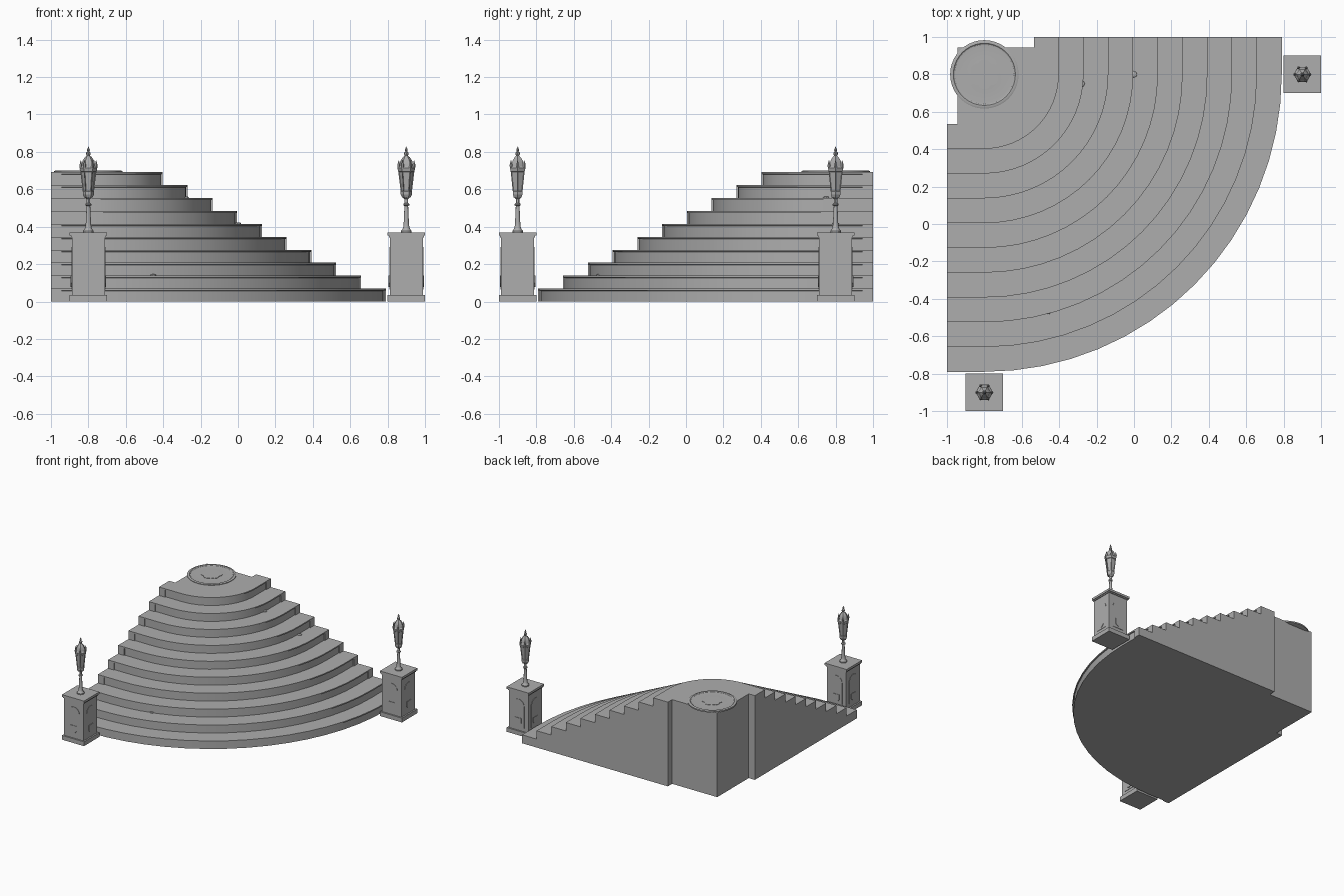
import bpy, bmesh, math
from mathutils import Vector

if "Cube" in bpy.data.objects:
    bpy.data.objects.remove(bpy.data.objects["Cube"])

STEPS, RUN, RISE = 10, 0.1325, 0.0692
CX, CY, OUT, EDGE = -0.8, 0.8, 1.59, 0.945

stone = bpy.data.materials.new("grey_stone")
stone.diffuse_color = (0.42, 0.42, 0.42, 1)
stone.use_nodes = True
stone.node_tree.nodes["Principled BSDF"].inputs["Base Color"].default_value = stone.diffuse_color


def finish(name, bm, smooth=True):
    bmesh.ops.recalc_face_normals(bm, faces=bm.faces)
    me = bpy.data.meshes.new(name)
    bm.to_mesh(me)
    bm.free()
    ob = bpy.data.objects.new(name, me)
    bpy.context.collection.objects.link(ob)
    me.materials.append(stone)
    if smooth:
        bpy.ops.object.select_all(action='DESELECT')
        ob.select_set(True)
        bpy.context.view_layer.objects.active = ob
        bpy.ops.object.shade_smooth_by_angle(angle=math.radians(30))
    return ob


def box(name, x, y, z0, z1, half):
    bm = bmesh.new()
    bmesh.ops.create_cube(bm, size=1)
    for v in bm.verts:
        v.co = (x + v.co.x * 2 * half, y + v.co.y * 2 * half,
                z0 + (v.co.z + 0.5) * (z1 - z0))
    return finish(name, bm, False)


def lathe(name, x, y, profile, sides):
    """Turn (radius, z) points around a vertical axis and cap the ends."""
    bm = bmesh.new()
    rows = [[bm.verts.new((x + r * math.cos(math.tau * i / sides),
                           y + r * math.sin(math.tau * i / sides), z))
             for i in range(sides)] for r, z in profile]
    for a, b in zip(rows, rows[1:]):
        for i in range(sides):
            j = (i + 1) % sides
            bm.faces.new((a[i], a[j], b[j], b[i]))
    bm.faces.new(rows[0])
    bm.faces.new(rows[-1])
    return finish(name, bm)


def prism(name, outline, place, d0, d1):
    """Extrude a 2D outline between two depths; place maps (u, v, depth) to 3D."""
    bm = bmesh.new()
    a = [bm.verts.new(place(u, v, d0)) for u, v in outline]
    b = [bm.verts.new(place(u, v, d1)) for u, v in outline]
    for i in range(len(a)):
        j = (i + 1) % len(a)
        bm.faces.new((a[i], a[j], b[j], b[i]))
    bm.faces.new(a)
    bm.faces.new(b)
    return finish(name, bm, False)


# Quarter-round steps with a thin nosing on every tread
profile = []
for i in range(STEPS):
    r, z = OUT - RUN * i, RISE * (i + 1)
    profile += [(r - 0.008, z - RISE), (r - 0.008, z - 0.012), (r, z - 0.010), (r, z)]


def arc_row(bm, r, z, n=16):
    pts = [(-EDGE, CY - r)]
    for k in range(n + 1):
        a = -math.pi / 2 * (1 - k / n)
        pts.append((CX + r * math.cos(a), CY + r * math.sin(a)))
    pts.append((CX + r, EDGE))
    return [bm.verts.new((x, y, z)) for x, y in pts]


bm = bmesh.new()
rows = [arc_row(bm, r, z) for r, z in profile]
for a, b in zip(rows, rows[1:]):
    for i in range(len(a) - 1):
        bm.faces.new((a[i], a[i + 1], b[i + 1], b[i]))
low = bm.verts.new((-EDGE, EDGE, 0))
high = bm.verts.new((-EDGE, EDGE, RISE * STEPS))
bm.faces.new(rows[-1] + [high])
bm.faces.new(rows[0] + [low])
for k in (0, -1):
    bm.faces.new([r[k] for r in rows] + [high, low])
finish("round_steps", bm)

# Stepped side walls
outline = [(CX + OUT - RUN * STEPS, 0), (CX + OUT, 0)]
for i in range(STEPS):
    u = CX + OUT - RUN * i
    outline += [(u, RISE * (i + 1)), (u - RUN, RISE * (i + 1))]
prism("back_side_wall", outline, lambda u, v, d: (u, d, v), EDGE, 1.0)
prism("left_side_wall", outline, lambda u, v, d: (-d, -u, v), EDGE, 1.0)

# Round medallion on the landing
T = RISE * STEPS
lathe("medallion", CX, CY,
      [(0.165, T - 0.012), (0.183, T - 0.006), (0.183, T + 0.005), (0.176, T + 0.008),
       (0.166, T + 0.008), (0.16, T + 0.003), (0.15, T + 0.002), (0.08, T + 0.005),
       (0.01, T + 0.006)], 40)
petals = [(CX + (0.066 + 0.014 * abs(math.sin(3 * a))) * math.cos(a),
           CY + (0.066 + 0.014 * abs(math.sin(3 * a))) * math.sin(a))
          for a in (math.tau * k / 36 for k in range(36))]
prism("medallion_flower", petals, lambda u, v, d: (u, v, d), T + 0.002, T + 0.008)


# Arched panel and shield outlines
def arch(w, z0, z1):
    return [(-w, z0), (w, z0)] + [
        (w * math.cos(math.pi * k / 10), z1 + w * math.sin(math.pi * k / 10))
        for k in range(11)]


shield = [(-0.028, 0.14), (0.028, 0.14), (0.028, 0.10), (0.016, 0.085),
          (0, 0.078), (-0.016, 0.085), (-0.028, 0.10)]

# Pedestals with lamps
for side, x, y in (("right", 0.9, 0.8), ("front", -0.8, -0.9)):
    box(side + "_pedestal_base", x, y, 0, 0.035, 0.1)
    box(side + "_pedestal_body", x, y, 0.03, 0.352, 0.088)
    box(side + "_pedestal_neck", x, y, 0.343, 0.354, 0.094)
    box(side + "_pedestal_cap", x, y, 0.352, 0.37, 0.1)
    for k in range(4):
        c, s = round(math.cos(k * math.pi / 2)), round(math.sin(k * math.pi / 2))

        def place(u, v, d, x=x, y=y, c=c, s=s):
            return (x + c * d - s * u, y + s * d + c * u, v)
        prism(side + "_pedestal_panel", arch(0.052, 0.065, 0.24), place, 0.087, 0.091)
        prism(side + "_pedestal_shield", shield, place, 0.090, 0.095)

    # Post
    lathe(side + "_lamp_post", x, y,
          [(0.028, 0.37), (0.028, 0.378), (0.02, 0.388), (0.016, 0.40), (0.014, 0.42),
           (0.010, 0.51), (0.016, 0.515), (0.016, 0.522), (0.010, 0.528),
           (0.010, 0.548), (0.024, 0.56)], 12)

    # Six-sided lantern with sunken panes
    bm = bmesh.new()
    rings = []
    for r, z in ((0.022, 0.555), (0.030, 0.572), (0.030, 0.588), (0.043, 0.695), (0.047, 0.71)):
        rings.append([bm.verts.new((x + r * math.cos(math.tau * i / 6),
                                    y + r * math.sin(math.tau * i / 6), z)) for i in range(6)])
    panes = []
    for n, (a, b) in enumerate(zip(rings, rings[1:])):
        for i in range(6):
            j = (i + 1) % 6
            f = bm.faces.new((a[i], a[j], b[j], b[i]))
            if n == 2:
                panes.append(f)
    bm.faces.new(rings[0])
    bm.faces.new(rings[-1])
    bmesh.ops.recalc_face_normals(bm, faces=bm.faces)
    bmesh.ops.inset_individual(bm, faces=panes, thickness=0.005, depth=-0.004)
    finish(side + "_lantern", bm, False)

    # Roof, finial and crown of points
    lathe(side + "_lantern_roof", x, y,
          [(0.046, 0.708), (0.046, 0.715), (0.036, 0.725), (0.032, 0.752),
           (0.018, 0.772), (0.008, 0.780)], 6)
    lathe(side + "_lantern_finial", x, y,
          [(0.007, 0.778), (0.012, 0.788), (0.012, 0.796), (0.005, 0.803),
           (0.008, 0.81), (0.001, 0.828)], 8)
    for i in range(6):
        a = math.tau * i / 6
        lathe(side + "_crown_point", x + 0.041 * math.cos(a), y + 0.041 * math.sin(a),
              [(0.006, 0.71), (0.008, 0.73), (0.001, 0.755)], 5)

# Small loose stones on the treads
for x, y, z in ((-0.28, 0.75, 8), (0.0, 0.8, 6), (-0.455, -0.465, 2)):
    lathe("loose_stone", x, y, [(0.018, z * RISE - 0.002), (0.016, z * RISE + 0.005),
                                (0.008, z * RISE + 0.008)], 7)
